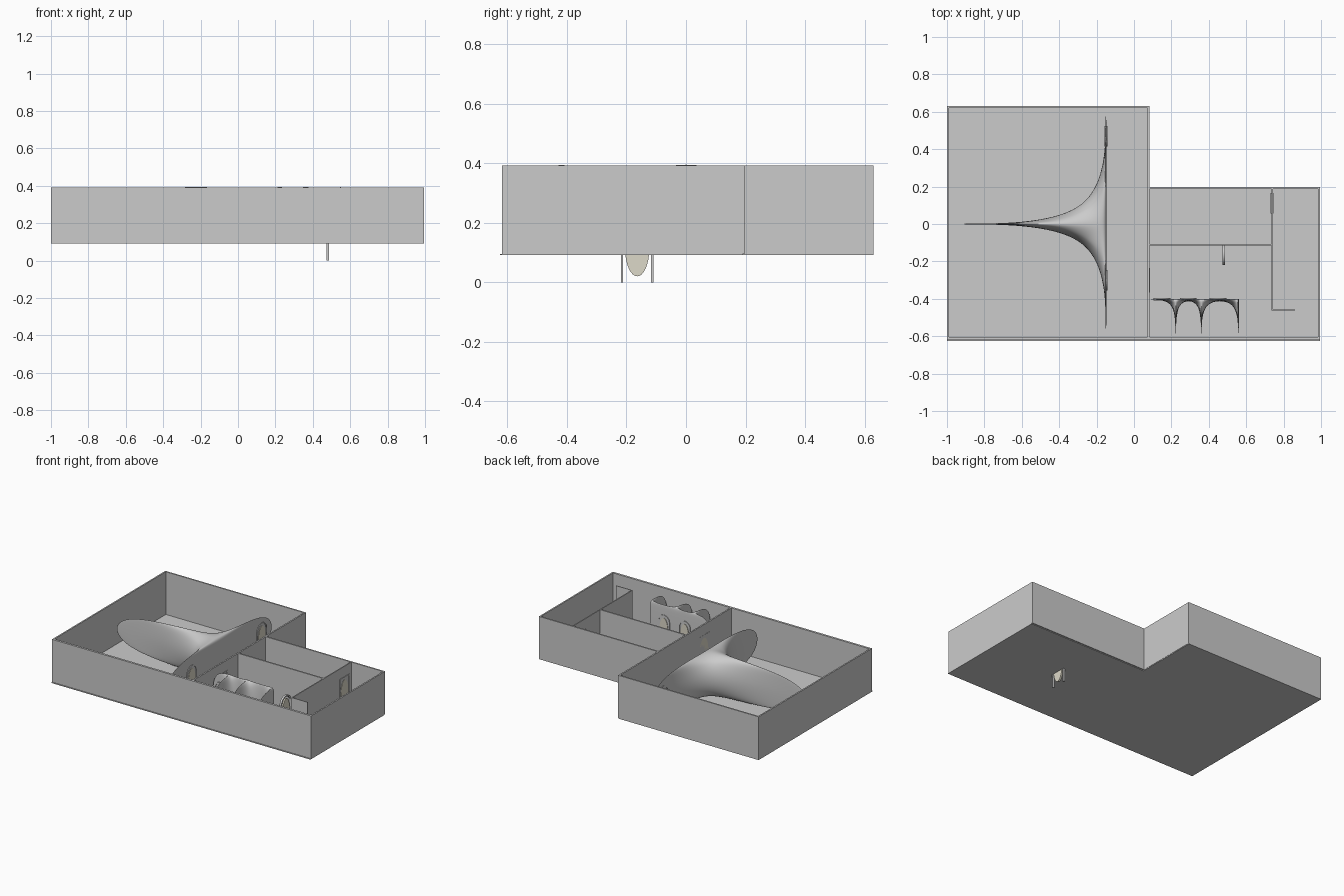
import bpy, bmesh, math
from mathutils import Vector, Matrix

if "Cube" in bpy.data.objects:
    bpy.data.objects.remove(bpy.data.objects["Cube"])

Z0, Z1 = 0.095, 0.392      # floor level and wall top
T = 0.01                   # wall thickness

glass = bpy.data.materials.new("pale_glass")
glass.diffuse_color = (0.72, 0.69, 0.58, 1)
glass.use_nodes = True
glass.node_tree.nodes["Principled BSDF"].inputs["Base Color"].default_value = glass.diffuse_color


def add_mesh(name, bm, mat=None):
    bmesh.ops.recalc_face_normals(bm, faces=bm.faces)
    me = bpy.data.meshes.new(name)
    bm.to_mesh(me)
    bm.free()
    ob = bpy.data.objects.new(name, me)
    bpy.context.collection.objects.link(ob)
    if mat:
        me.materials.append(mat)
    return ob


def plan(name, quads, z0, z1):
    """Extrude rectangles (x0, x1, y0, y1) that share edges into one solid."""
    bm = bmesh.new()
    for x0, x1, y0, y1 in quads:
        bm.faces.new([bm.verts.new((x, y, z0)) for x, y in
                      ((x0, y0), (x1, y0), (x1, y1), (x0, y1))])
    bmesh.ops.remove_doubles(bm, verts=bm.verts, dist=1e-5)
    top = bmesh.ops.extrude_face_region(bm, geom=bm.faces[:], use_keep_orig=True)["geom"]
    for v in top:
        if isinstance(v, bmesh.types.BMVert):
            v.co.z = z1
    return add_mesh(name, bm)


def soft_partition(name, quads, levels):
    """Thin partition with heavily smoothed junctions and rounded ends."""
    ob = plan(name, quads, Z0, Z1 + 0.008)
    mod = ob.modifiers.new("smooth", 'SUBSURF')
    mod.levels = mod.render_levels = levels
    for p in ob.data.polygons:
        p.use_smooth = True
    return ob


def door(name, x, y, z, along_y=True, arched=False, w=0.11, h=0.225):
    """Open frame with an oval pane, standing at (x, y, z)."""
    turn = math.pi / 2 if along_y else 0
    place = Matrix.Translation((x, y, z)) @ Matrix.Rotation(turn, 4, 'Z')

    def outline(inset):
        a = w / 2 - inset
        if not arched:
            return [(-a, 0), (-a, h - inset), (a, h - inset), (a, 0)]
        s = h - w / 2
        arc = [(-a * math.cos(math.pi * i / 16), s + a * math.sin(math.pi * i / 16))
               for i in range(17)]
        return [(-a, 0)] + arc + [(a, 0)]

    def solid(bm, thick):
        faces = bm.faces[:]
        ret = bmesh.ops.extrude_face_region(bm, geom=faces, use_keep_orig=True)["geom"]
        bmesh.ops.translate(bm, vec=(0, thick, 0),
                            verts=[g for g in ret if isinstance(g, bmesh.types.BMVert)])
        bm.transform(place)

    bm = bmesh.new()
    rows = [[bm.verts.new((px, -0.007, pz)) for px, pz in outline(i)] for i in (0, 0.008)]
    for i in range(len(rows[0]) - 1):
        bm.faces.new((rows[0][i], rows[0][i + 1], rows[1][i + 1], rows[1][i]))
    solid(bm, 0.014)
    add_mesh(name + "_frame", bm)

    bm = bmesh.new()
    n = 32
    bm.faces.new([bm.verts.new((0.37 * w * math.cos(math.tau * i / n), -0.006,
                                h / 2 + 0.41 * h * math.sin(math.tau * i / n)))
                  for i in range(n)])
    solid(bm, 0.012)
    add_mesh(name + "_pane", bm, glass)


# floor slab, L-shaped
plan("floor", [(-1, 0.08, -0.625, 0.19), (0.08, 0.995, -0.625, 0.19),
               (-1, 0.08, 0.19, 0.63)], Z0 - 0.004, Z0)

# straight walls: (name, x0, x1, y0, y1)
for name, x0, x1, y0, y1 in [
        ("front_wall", -1, 0.995, -0.618, -0.603),
        ("left_wall", -1, -1 + T, -0.618, 0.63),
        ("back_wall_left", -1, 0.082, 0.62, 0.63),
        ("middle_wall", 0.072, 0.082, -0.603, 0.63),
        ("back_wall_right", 0.082, 0.995, 0.187, 0.197),
        ("right_wall", 0.985, 0.995, -0.618, 0.197),
        ("room_divider", 0.082, 0.74, -0.116, -0.106),
        ("corridor_wall", 0.735, 0.742, -0.463, 0.187),
        ("corridor_stub", 0.742, 0.86, -0.463, -0.458)]:
    plan(name, [(x0, x1, y0, y1)], Z0, Z1)

# T-shaped smoothed partition of the large room
t = 0.004
soft_partition("hall_partition", [
    (-0.15 - t, -0.15 + t, -t, t),
    (-1, -0.15 - t, -t, t),
    (-0.15 - t, -0.15 + t, -0.62, -t),
    (-0.15 - t, -0.15 + t, t, 0.635)], 5)

# stall partition: back panel with three fins
t = 0.003
yb, quads, x = -0.403, [], 0.078
for fx in (0.223, 0.36, 0.558):
    quads += [(x, fx - t, yb - t, yb + t), (fx - t, fx + t, yb - t, yb + t),
              (fx - t, fx + t, -0.602, yb - t)]
    x = fx + t
soft_partition("stall_partition", quads, 4)

# doors
door("hall_door_front", -0.15, -0.30, Z0, arched=True)
door("hall_door_back", -0.15, 0.47, Z0, arched=True)
door("middle_door", 0.078, -0.30, Z0, w=0.13)
door("corridor_door", 0.738, 0.11, Z0)
door("sunken_door", 0.48, -0.164, 0.0, arched=True)
for i, fx in enumerate((0.15, 0.29, 0.45)):
    door("stall_door_%d" % (i + 1), fx, yb, Z0, along_y=False, arched=True, w=0.09)
